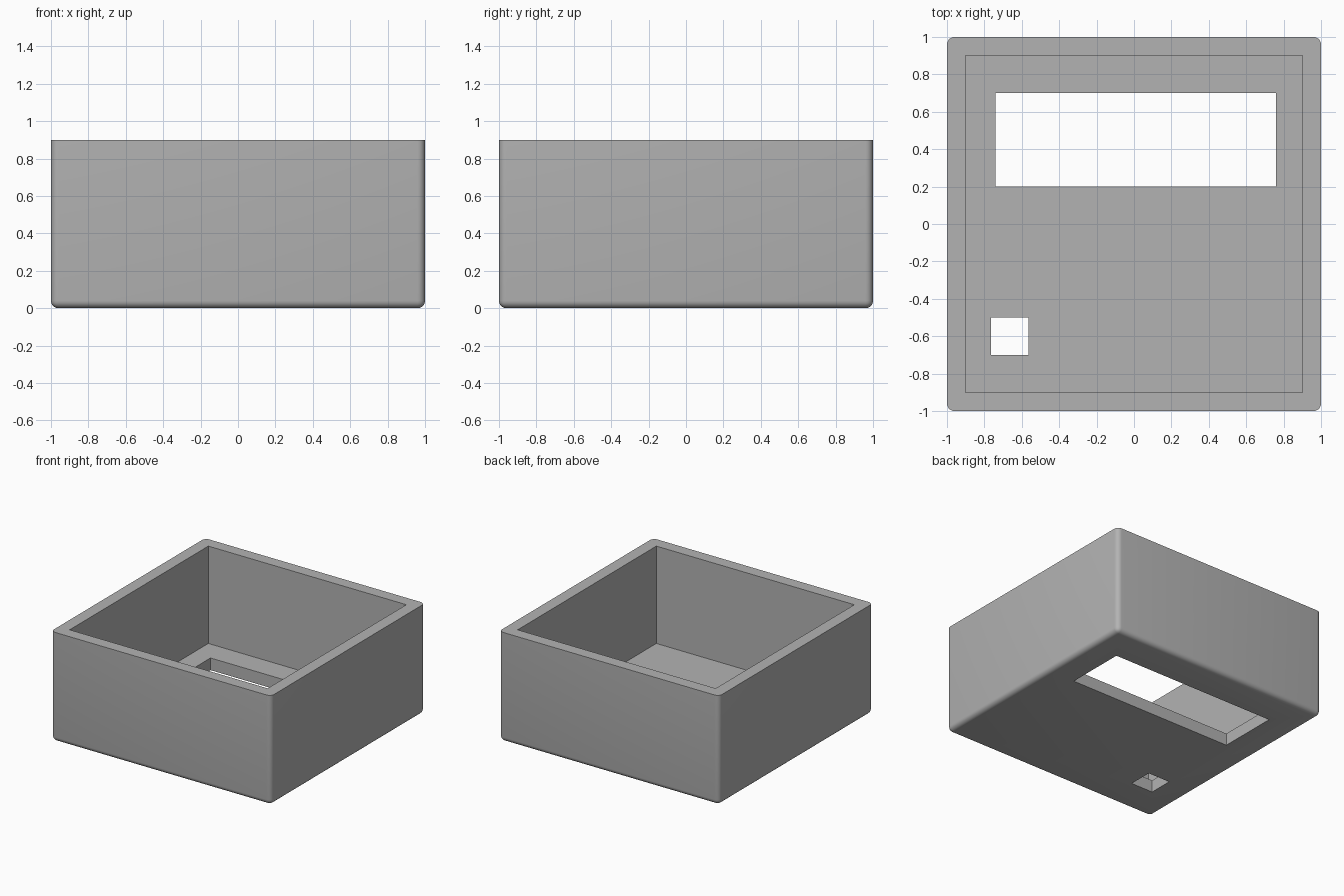
import bpy
import bmesh
from math import radians
from mathutils import Vector

cube = bpy.data.objects.get("Cube")
if cube:
    bpy.data.objects.remove(cube, do_unlink=True)

HEIGHT, WALL, FLOOR, ROUND = 0.9, 0.1, 0.1, 0.04

grey = bpy.data.materials.new("matte_grey")
grey.use_nodes = True
grey.diffuse_color = (0.45, 0.45, 0.45, 1)
grey.node_tree.nodes["Principled BSDF"].inputs["Base Color"].default_value = grey.diffuse_color


def box(name, low, high, radius=0):
    """Box between two corners; a radius rounds every edge except the top rim."""
    low, high = Vector(low), Vector(high)
    bm = bmesh.new()
    bmesh.ops.create_cube(bm, size=1)
    for v in bm.verts:
        v.co = (low + high) / 2 + v.co * (high - low)
    if radius:
        edges = [e for e in bm.edges if any(v.co.z < high.z - 0.01 for v in e.verts)]
        bmesh.ops.bevel(bm, geom=edges, offset=radius, segments=5, profile=0.5, affect='EDGES')
    mesh = bpy.data.meshes.new(name)
    bm.to_mesh(mesh)
    bm.free()
    mesh.materials.append(grey)
    obj = bpy.data.objects.new(name, mesh)
    bpy.context.collection.objects.link(obj)
    return obj


# Open-topped housing with rounded corners and base
housing = box("housing", (-1, -1, 0), (1, 1, HEIGHT), ROUND)

# Cavity and the two openings through the floor
inner = 1 - WALL
cutters = [
    box("cavity_cutter", (-inner, -inner, FLOOR), (inner, inner, HEIGHT + 0.2)),
    box("window_cutter", (-0.74, 0.2, -0.2), (0.76, 0.7, FLOOR + 0.2)),
    box("button_hole_cutter", (-0.765, -0.7, -0.2), (-0.565, -0.5, FLOOR + 0.2)),
]
bpy.context.view_layer.objects.active = housing
for cutter in cutters:
    cutter.hide_render = True
    cut = housing.modifiers.new(cutter.name, 'BOOLEAN')
    cut.operation = 'DIFFERENCE'
    cut.solver = 'EXACT'
    cut.object = cutter
    bpy.ops.object.modifier_apply(modifier=cut.name)
    bpy.data.objects.remove(cutter, do_unlink=True)

# Smooth the rounded edges, keep the cut edges sharp
bpy.ops.object.select_all(action='DESELECT')
housing.select_set(True)
bpy.ops.object.shade_smooth_by_angle(angle=radians(30))
